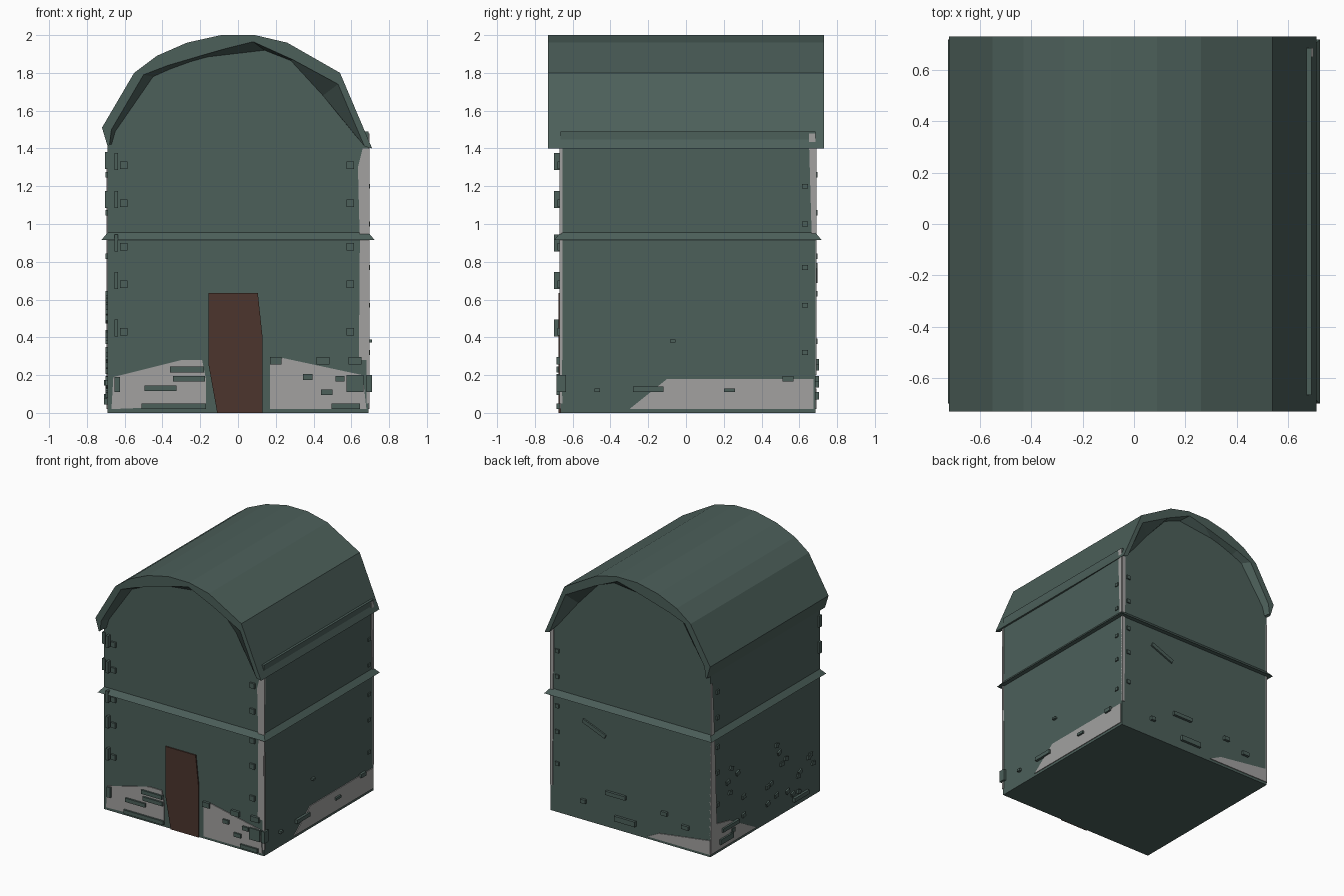
import bpy, bmesh, math, random
from mathutils import Vector

cube = bpy.data.objects.get("Cube")
if cube:
    bpy.data.objects.remove(cube, do_unlink=True)


def material(name, rgb):
    m = bpy.data.materials.new(name)
    m.use_nodes = True
    m.diffuse_color = (*rgb, 1)
    m.node_tree.nodes["Principled BSDF"].inputs["Base Color"].default_value = (*rgb, 1)
    return m


GREEN = material("dull green plaster", (0.072, 0.115, 0.102))
GREY = material("bare grey stone", (0.36, 0.355, 0.35))
BROWN = material("dark brown wood", (0.072, 0.035, 0.026))

# Wall planes and overall heights
LEFT, RIGHT, FRONT, BACK = -0.69, 0.69, -0.665, 0.685
WALL_TOP = 1.49
WALLS = {
    "front": lambda u, z, d: (u, FRONT - d, z),
    "back": lambda u, z, d: (u, BACK + d, z),
    "plus_x": lambda u, z, d: (RIGHT + d, u, z),
    "minus_x": lambda u, z, d: (LEFT - d, u, z),
}


def finish(name, bm, mat):
    bmesh.ops.recalc_face_normals(bm, faces=bm.faces)
    mesh = bpy.data.meshes.new(name)
    bm.to_mesh(mesh)
    bm.free()
    mesh.materials.append(mat)
    ob = bpy.data.objects.new(name, mesh)
    bpy.context.collection.objects.link(ob)
    return ob


def bridge(bm, a, b, closed=True):
    n = len(a)
    for i in range(n if closed else n - 1):
        j = (i + 1) % n
        bm.faces.new((a[i], a[j], b[j], b[i]))


def loft(name, lower, upper, mat):
    bm = bmesh.new()
    a = [bm.verts.new(p) for p in lower]
    b = [bm.verts.new(p) for p in upper]
    bm.faces.new(a)
    bm.faces.new(b)
    bridge(bm, a, b)
    return finish(name, bm, mat)


def plate(name, wall, outline, mat, depth=0.006):
    # Flat outline in wall coordinates, pushed out from that wall
    place = WALLS[wall]
    return loft(name, [place(u, z, -0.01) for u, z in outline],
                [place(u, z, depth) for u, z in outline], mat)


def brick(name, wall, u, z, w, h, depth=0.02, tilt=0):
    c, s = math.cos(tilt), math.sin(tilt)
    corners = [(-w, -h), (w, -h), (w, h), (-w, h)]
    outline = [(u + (a * c - b * s) / 2, z + (a * s + b * c) / 2) for a, b in corners]
    return plate(name, wall, outline, GREEN, depth)


def rect(grow, z):
    x0, x1, y0, y1 = LEFT - grow, RIGHT + grow, FRONT - grow, BACK + grow
    return [(x0, y0, z), (x1, y0, z), (x1, y1, z), (x0, y1, z)]


# Main walls and the sloped string course
loft("walls", rect(0, 0), rect(0, WALL_TOP), GREEN)
loft("string_course", rect(0.033, 0.915), rect(0, 0.955), GREEN)

# Arched roof shell with flared undersides and filled gables
outer = [(-.69, 1.41), (-.72, 1.51), (-.55, 1.80), (-.43, 1.89), (-.27, 1.96),
         (-.09, 2), (.09, 2), (.26, 1.96), (.54, 1.80), (.71, 1.40)]
inner = [(-.68, 1.42), (-.67, 1.50), (-.50, 1.79), (-.37, 1.84), (-.20, 1.89),
         (-.06, 1.93), (.08, 1.965), (.29, 1.87), (.53, 1.74), (.67, 1.41)]
gable = [(-.67, 1.42), (-.65, 1.49), (-.45, 1.78), (-.36, 1.82), (-.25, 1.86),
         (-.16, 1.885), (.14, 1.92), (.28, 1.865), (.45, 1.68), (.62, 1.47)]
bm = bmesh.new()
rings = [[bm.verts.new((x, y, z)) for x, z in profile] for profile, y in
         ((gable, FRONT), (inner, -.73), (outer, -.73),
          (outer, .73), (inner, .73), (gable, BACK))]
for a, b in zip(rings, rings[1:]):
    bridge(bm, a, b, closed=False)
for end in (0, -1):
    bm.faces.new([r[end] for r in rings])
bm.faces.new(rings[0])
bm.faces.new(rings[-1])
finish("roof", bm, GREEN)

# Leaning plank door
plate("door", "front", [(-.11, 0), (.13, 0), (.13, .40), (.105, .635),
                        (-.155, .635), (-.155, .25)], BROWN, 0.009)

# Bare stone where the plaster has fallen away
plate("front_stone_a", "front", [(-.67, .02), (-.17, .04), (-.17, .18), (-.19, .28),
                                 (-.30, .28), (-.66, .19)], GREY)
plate("front_stone_b", "front", [(.17, .02), (.68, .02), (.66, .20), (.24, .29), (.17, .28)], GREY)
plate("front_corner_stone", "front", [(.64, .28), (.69, .28), (.695, 1.40), (.66, 1.40),
                                      (.635, 1.30), (.645, .90)], GREY)
plate("side_stone", "plus_x", [(-.30, .02), (.675, .02), (.675, .18), (-.10, .18)], GREY)
plate("side_corner_stone", "plus_x", [(.665, .95), (.685, .95), (.685, 1.48), (.65, 1.48)], GREY)
plate("back_corner_stone", "back", [(.67, .20), (.69, .20), (.69, 1.42), (.66, 1.42)], GREY)
plate("back_stone", "back", [(-.69, .02), (-.15, .02), (-.25, .07), (-.69, .13)], GREY)
plate("far_side_stone", "minus_x", [(.12, .02), (.685, .02), (.685, .25), (.45, .20)], GREY)
plate("far_corner_stone", "minus_x", [(.61, .20), (.685, .20), (.685, 1.35), (.665, 1.35),
                                      (.64, .95)], GREY)
plate("front_edge_stone", "plus_x", [(-.67, .05), (-.655, .05), (-.66, 1.40), (-.67, 1.40)], GREY)

# Corner bricks showing through the front and sides
for z in (1.31, 1.11, .88, .68, .43):
    brick("front_corner_brick", "front", -.605, z, .04, .04, .015)
    brick("front_corner_brick", "front", .595, z, .04, .04, .015)
    brick("front_edge_brick", "front", -.645, z + .02, .02, .09, .033)
    brick("side_corner_brick", "plus_x", .63, z - .11, .03, .025, .008)
    brick("back_corner_brick", "back", .63, z - .05, .03, .03, .01)
    brick("far_corner_brick", "minus_x", .60, z - .05, .03, .03, .012)
for z in (1.335, 1.13):
    brick("far_edge_brick", "minus_x", -.655, z, .03, .09, .015)

# Loose bricks along the base: wall, u, z, width, height
for wall, u, z, w, h in (
        ("front", -.27, .23, .18, .03), ("front", -.41, .13, .17, .03),
        ("front", -.26, .18, .17, .03), ("front", -.34, .035, .34, .03),
        ("front", -.64, .15, .03, .08), ("front", .20, .275, .06, .04),
        ("front", .45, .275, .07, .04), ("front", .62, .275, .07, .04),
        ("front", .37, .19, .05, .03), ("front", .54, .18, .05, .03),
        ("front", .62, .155, .09, .09), ("front", .47, .11, .06, .03),
        ("front", .57, .035, .15, .03), ("plus_x", -.66, .155, .05, .09),
        ("plus_x", -.20, .125, .16, .03), ("plus_x", .23, .12, .06, .02),
        ("plus_x", .54, .18, .06, .03), ("plus_x", -.07, .38, .03, .015),
        ("plus_x", -.47, .12, .03, .02), ("back", .12, .27, .17, .03),
        ("back", .04, .09, .18, .04), ("back", -.30, .24, .05, .03),
        ("back", -.48, .18, .06, .03), ("back", .40, .15, .04, .03),
        ("minus_x", .45, .16, .20, .03), ("minus_x", .50, .08, .16, .04),
        ("minus_x", -.42, .06, .18, .03)):
    brick("base_brick", wall, u, z, w, h)
brick("slanted_brick", "back", .31, .74, .21, .03, .012, math.radians(22))

# Scattered chips on the far side wall
random.seed(4)
for i in range(24):
    brick("chip", "minus_x", random.uniform(-.6, .55), random.uniform(.08, .7) * random.uniform(.6, 1),
          .04, .03, .012, random.uniform(-.4, .4))
